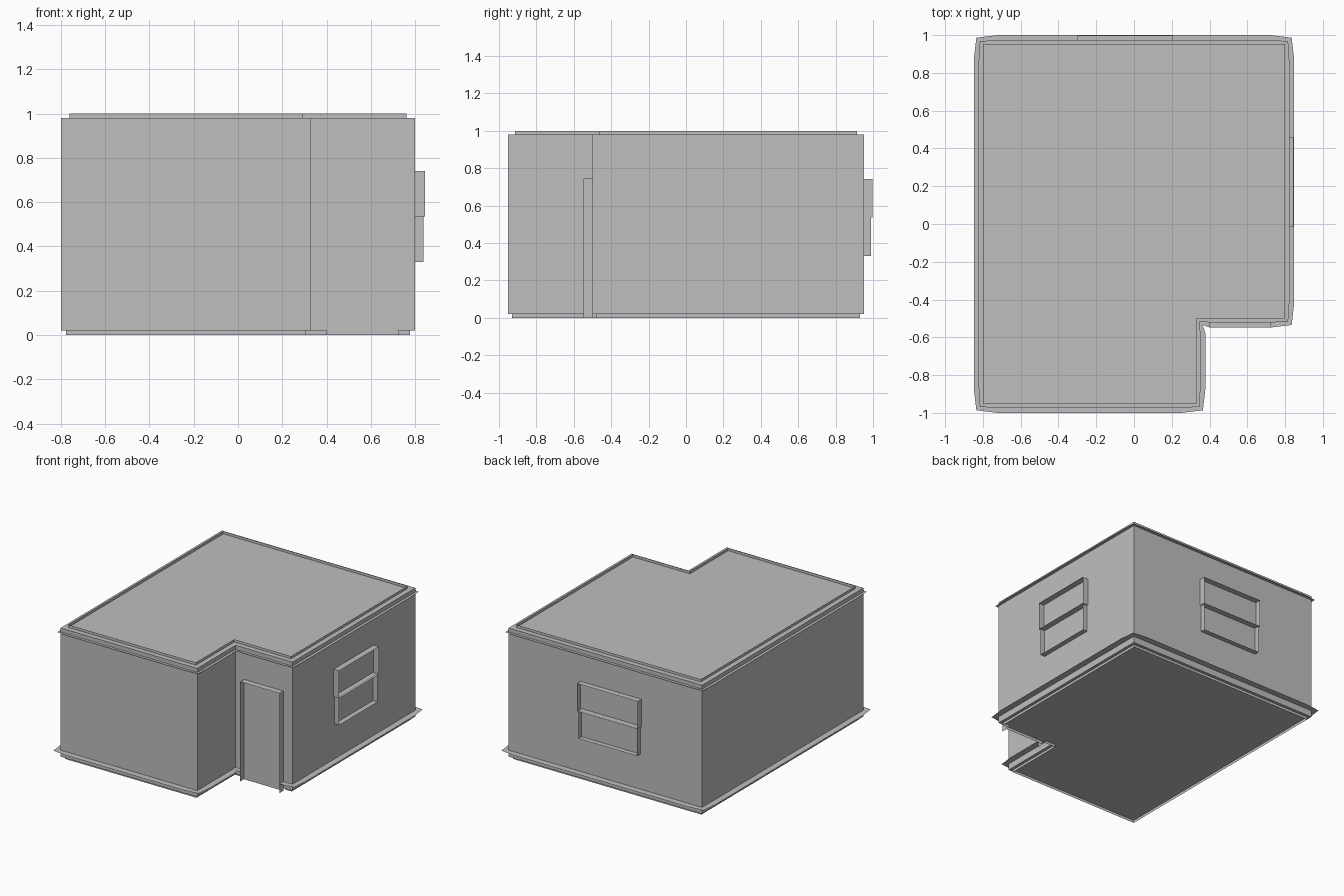
import bpy
from mathutils import Vector

if "Cube" in bpy.data.objects:
    bpy.data.objects.remove(bpy.data.objects["Cube"])

plaster = bpy.data.materials.new("plain_grey")
plaster.diffuse_color = (0.52, 0.52, 0.52, 1)
plaster.use_nodes = True
plaster.node_tree.nodes["Principled BSDF"].inputs["Base Color"].default_value = plaster.diffuse_color

# Floor outline, counter-clockwise, with a notch at the front right
OUTLINE = [Vector(p) for p in [(-0.80, -0.952), (0.33, -0.952), (0.33, -0.50),
                               (0.80, -0.50), (0.80, 0.952), (-0.80, 0.952)]]
N = len(OUTLINE)
DOOR_EDGE, DOOR = 2, (0.40, 0.725)
WALL_LOW, WALL_HIGH = 0.02, 0.98


def make(name, verts, faces):
    mesh = bpy.data.meshes.new(name)
    mesh.from_pydata([tuple(v) for v in verts], [], faces)
    mesh.materials.append(plaster)
    obj = bpy.data.objects.new(name, mesh)
    bpy.context.collection.objects.link(obj)
    return obj


def normal(i):
    d = (OUTLINE[(i + 1) % N] - OUTLINE[i]).normalized()
    return Vector((d.y, -d.x))


def offset(dist):
    """Outline moved outward by dist (all corners are square)."""
    return [p + dist * (normal(i - 1) + normal(i)) for i, p in enumerate(OUTLINE)]


def spans(i, a, b, door_gap):
    """Split the door wall into the pieces beside the door."""
    if door_gap and i == DOOR_EDGE:
        ya, yb = a.y, b.y
        return [(a, Vector((DOOR[0], ya))), (Vector((DOOR[1], yb)), b)]
    return [(a, b)]


def band(name, dist, z0, z1, door_gap=False):
    """Thin upright band following the outline."""
    verts, faces = [], []
    pts = offset(dist)
    for i in range(N):
        for a, b in spans(i, pts[i], pts[(i + 1) % N], door_gap):
            k = len(verts)
            verts += [(*a, z0), (*b, z0), (*b, z1), (*a, z1)]
            faces.append((k, k + 1, k + 2, k + 3))
    make(name, verts, faces)


def ledge(name, width, z, door_gap=False):
    """Flat outward sheet, narrowing a little toward the corners."""
    verts, faces = [], []
    tip = offset(width * 0.72)
    for i in range(N):
        a, b = OUTLINE[i], OUTLINE[(i + 1) % N]
        d, n = (b - a).normalized(), normal(i)
        taper = 0.08
        outer = [tip[i], a + d * taper + n * width, b - d * taper + n * width,
                 tip[(i + 1) % N]]
        if door_gap and i == DOOR_EDGE:
            for inner, corner, x in ((a, tip[i], DOOR[0]),
                                     (b, tip[(i + 1) % N], DOOR[1])):
                k = len(verts)
                quad = [inner, corner, Vector((x, a.y - width)), Vector((x, a.y))]
                if inner is b:
                    quad.reverse()
                verts += [(*q, z) for q in quad]
                faces.append((k, k + 1, k + 2, k + 3))
            continue
        k = len(verts)
        ring = [a] + outer + [b]
        verts += [(*q, z) for q in ring]
        faces.append(tuple(range(k, k + len(ring))))
    make(name, verts, faces)


def frame(name, origin, along, out, width, z0, z1, depth, sill=True):
    """Thin boards standing out from the wall around an opening."""
    o, u, n = Vector(origin), Vector(along), Vector(out) * depth
    up = Vector((0, 0, 1))
    corners = [o + up * z0, o + u * width + up * z0,
               o + u * width + up * z1, o + up * z1]
    verts, faces = [], []
    for j in range(4):
        if j == 0 and not sill:
            continue
        a, b = corners[j], corners[(j + 1) % 4]
        k = len(verts)
        verts += [a, b, b + n, a + n]
        faces.append((k, k + 1, k + 2, k + 3))
    make(name, verts, faces)


# Room shell: walls, floor and roof
low = [(*p, WALL_LOW) for p in OUTLINE]
high = [(*p, WALL_HIGH) for p in OUTLINE]
make("room_shell", low + high,
     [tuple(reversed(range(N))), tuple(range(N, 2 * N))]
     + [(i, (i + 1) % N, (i + 1) % N + N, i + N) for i in range(N)])

# Inset rims above the roof and under the floor
band("roof_rim", -0.038, WALL_HIGH, 1.0)
band("base_rim", -0.022, 0.0, WALL_LOW, door_gap=True)

# Mouldings around the walls
ledge("skirting_ledge", 0.048, 0.068, door_gap=True)
ledge("cornice_ledge", 0.022, 0.95)

# Door frame, and the door panel reaching down to the ground
frame("door_frame", (DOOR[0], -0.50, 0), (1, 0, 0), (0, -1, 0),
      DOOR[1] - DOOR[0], 0.0, 0.745, 0.047, sill=False)
make("door_panel", [(DOOR[0], -0.502, 0), (DOOR[1], -0.502, 0),
                    (DOOR[1], -0.502, 0.745), (DOOR[0], -0.502, 0.745)],
     [(0, 1, 2, 3)])

# Two sash windows, upper half a little larger and deeper than the lower
for side, start, along, out, width in (
        ("right", (0.80, -0.005, 0), (0, 1, 0), (1, 0, 0), 0.455),
        ("back", (-0.29, 0.952, 0), (1, 0, 0), (0, 1, 0), 0.485)):
    frame(side + "_window_lower", start, along, out, width, 0.33, 0.54, 0.038)
    wide = Vector(start) - Vector(along) * 0.008
    frame(side + "_window_upper", wide, along, out, width + 0.016, 0.535, 0.742, 0.045)
